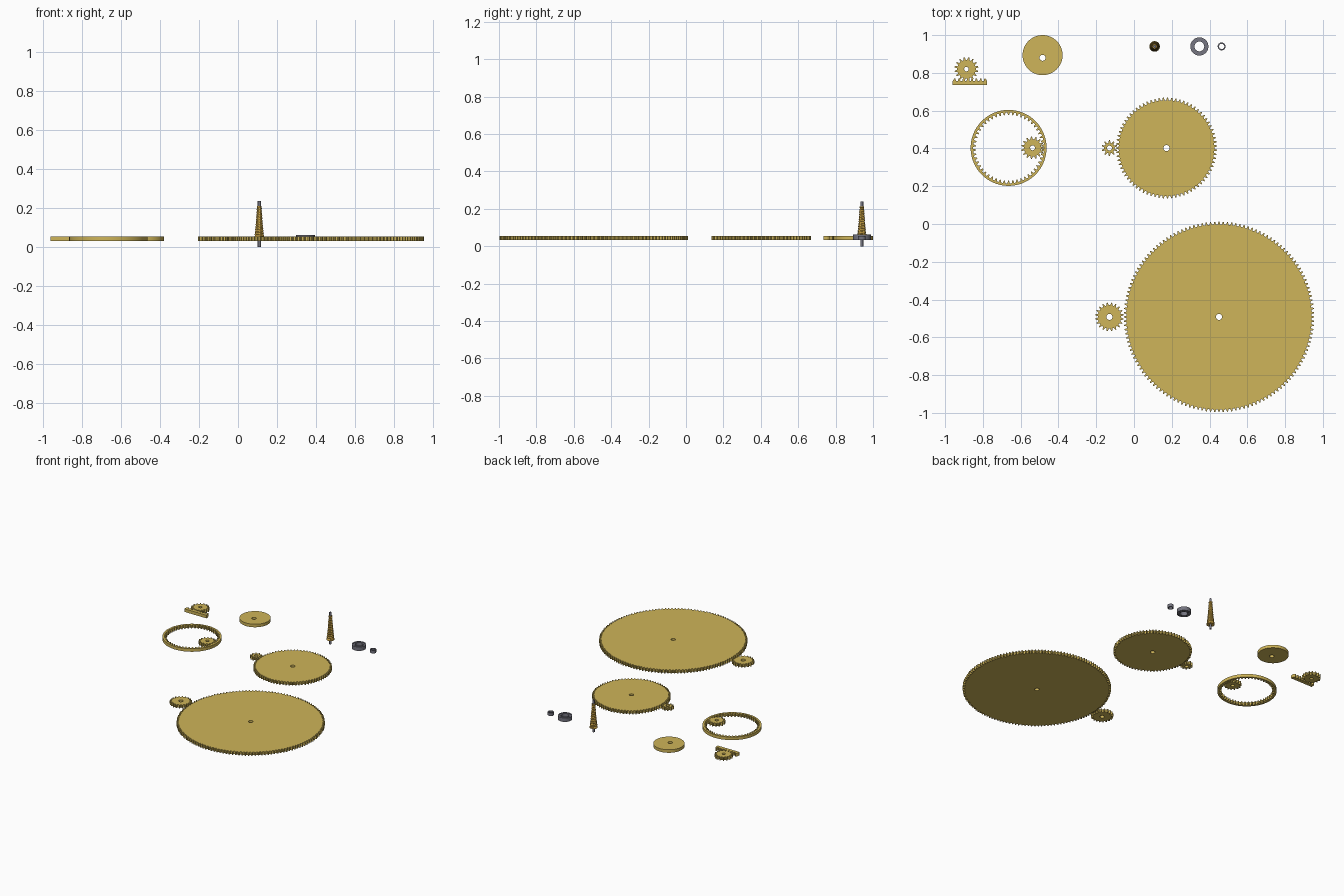
import bpy, bmesh
from math import pi, cos, sin

if "Cube" in bpy.data.objects:
    bpy.data.objects.remove(bpy.data.objects["Cube"])

Z0, Z1 = 0.033, 0.056
TAU = 2 * pi


def material(name, rgb):
    m = bpy.data.materials.new(name)
    m.diffuse_color = (*rgb, 1)
    m.use_nodes = True
    m.node_tree.nodes["Principled BSDF"].inputs["Base Color"].default_value = m.diffuse_color
    return m


BRASS = material("brass", (0.62, 0.46, 0.10))
GOLD = material("dark_brass", (0.60, 0.37, 0.06))
STEEL = material("steel", (0.18, 0.18, 0.22))


def finish(bm, name, loc, mat, angle=0.5):
    bmesh.ops.recalc_face_normals(bm, faces=bm.faces[:])
    me = bpy.data.meshes.new(name)
    bm.to_mesh(me)
    bm.free()
    me.materials.append(mat)
    ob = bpy.data.objects.new(name, me)
    ob.location = loc
    bpy.context.collection.objects.link(ob)
    bpy.ops.object.select_all(action='DESELECT')
    ob.select_set(True)
    bpy.context.view_layer.objects.active = ob
    bpy.ops.object.shade_smooth_by_angle(angle=angle)
    return ob


def plate(name, loops, x, y, mat=BRASS):
    """Flat plate: first loop is the outline, the others are holes."""
    bm = bmesh.new()
    edges, top = [], {}
    for pts in loops:
        low = [bm.verts.new((px, py, Z0)) for px, py in pts]
        for v in low:
            top[v] = bm.verts.new((v.co.x, v.co.y, Z1))
        n = len(low)
        for i in range(n):
            a, b = low[i], low[(i + 1) % n]
            edges.append(bm.edges.new((a, b)))
    fill = bmesh.ops.triangle_fill(bm, use_beauty=True, use_dissolve=False, edges=edges)
    caps = [f for f in fill["geom"] if isinstance(f, bmesh.types.BMFace)]
    for f in caps:
        bm.faces.new([top[v] for v in reversed(f.verts[:])])
    for e in edges:
        a, b = e.verts
        bm.faces.new((a, b, top[b], top[a]))
    return finish(bm, name, (x, y, 0), mat)


def circle(r, n=32, y=0.0):
    return [(r * cos(TAU * i / n), y + r * sin(TAU * i / n)) for i in range(n)]


def teeth(n, root, tip, phase=0.0):
    """Trapezoid teeth; a tooth is centred on the phase angle."""
    pts = []
    for i in range(n):
        for off, r in ((-0.29, root), (-0.12, tip), (0.12, tip), (0.29, root)):
            a = phase + TAU * (i + off) / n
            pts.append((r * cos(a), r * sin(a)))
    return pts


def gear(name, n, tip, x, y, hole, phase=0.0, depth=0.014):
    return plate(name, [teeth(n, tip - depth, tip, phase), circle(hole)], x, y)


def lathe(name, profile, x, y, mat, n=48):
    """Closed profile of (radius, z) points turned about z."""
    bm = bmesh.new()
    rings = [[bm.verts.new((r * cos(TAU * i / n), r * sin(TAU * i / n), z))
              for i in range(n)] for r, z in profile]
    for k, a in enumerate(rings):
        b = rings[(k + 1) % len(rings)]
        for i in range(n):
            j = (i + 1) % n
            bm.faces.new((a[i], a[j], b[j], b[i]))
    return finish(bm, name, (x, y, 0), mat)


# large reduction pair
gear("large_gear", 140, 0.504, 0.450, -0.492, 0.016, pi)
gear("large_pair_pinion", 20, 0.076, -0.130, -0.492, 0.016, pi / 20)

# medium reduction pair
gear("medium_gear", 75, 0.267, 0.172, 0.402, 0.016, pi)
gear("medium_pair_pinion", 10, 0.042, -0.130, 0.402, 0.013, pi / 10)

# internal ring gear and its pinion
plate("ring_gear", [circle(0.201, 96), teeth(50, 0.188, 0.174, pi / 50)], -0.664, 0.403)
gear("ring_pinion", 15, 0.060, -0.537, 0.403, 0.013)

# rack and pinion
gear("rack_pinion", 16, 0.0635, -0.887, 0.820, 0.012, -pi / 2 + pi / 16)
count, x0, pitch = 8, -0.960, 0.0228
rack = [(x0 + count * pitch, 0.735), (x0, 0.735)]
for i in range(count):
    for off, yy in ((0.21, 0.757), (0.38, 0.771), (0.62, 0.771), (0.79, 0.757)):
        rack.append((x0 + pitch * (i + off), yy))
rack[2] = (x0, 0.757)
rack[-1] = (x0 + count * pitch, 0.757)
plate("rack", [rack], 0, 0)

# eccentric cam disc
plate("eccentric_cam", [circle(0.106, 72), circle(0.016, 32, -0.014)], -0.484, 0.894)

# tapered drum with a spiral groove
bm = bmesh.new()
n, turns, per = 40, 14, 6
rows = turns * per
zb, zt = 0.034, 0.212
grid = []
for k in range(rows + 1):
    t = k / rows
    hyper = 1 / (1 / 0.028 + t * (1 / 0.0125 - 1 / 0.028))
    base = 0.5 * hyper + 0.5 * (0.028 + t * (0.0125 - 0.028))
    ring = []
    for i in range(n):
        a = TAU * i / n
        groove = 0.5 - 0.5 * cos(TAU * t * turns - a)
        if t < 0.04 or t > 0.97:
            groove = 0
        r = base - 0.003 * groove
        ring.append(bm.verts.new((r * cos(a), r * sin(a), zb + t * (zt - zb))))
    grid.append(ring)
for a, b in zip(grid, grid[1:]):
    for i in range(n):
        j = (i + 1) % n
        bm.faces.new((a[i], a[j], b[j], b[i]))
bm.faces.new(grid[0])
bm.faces.new(grid[-1])
finish(bm, "spiral_drum", (0.109, 0.940, 0), GOLD, 0.6)

# spindle through the drum
bm = bmesh.new()
bmesh.ops.create_cone(bm, cap_ends=True, segments=32, radius1=0.008, radius2=0.008, depth=0.238)
finish(bm, "drum_spindle", (0.109, 0.940, 0.119), STEEL)

# bearing: outer race, inner race and balls
bx, by, b0, b1 = 0.346, 0.940, 0.033, 0.062
zm = (b0 + b1) / 2
lathe("bearing_outer_race", [(0.048, b0), (0.048, b1), (0.040, b1), (0.040, b0)], bx, by, STEEL)
lathe("bearing_inner_race", [(0.034, b0), (0.034, b1), (0.026, b1), (0.026, b0)], bx, by, STEEL)
lathe("bearing_shield", [(0.041, b0 + .003), (0.041, b1 - .003),
                         (0.033, b1 - .003), (0.033, b0 + .003)], bx, by, STEEL)

# plain bush
lathe("bush", [(0.021, Z0), (0.021, Z1), (0.014, Z1), (0.014, Z0)], 0.464, 0.940, STEEL)
